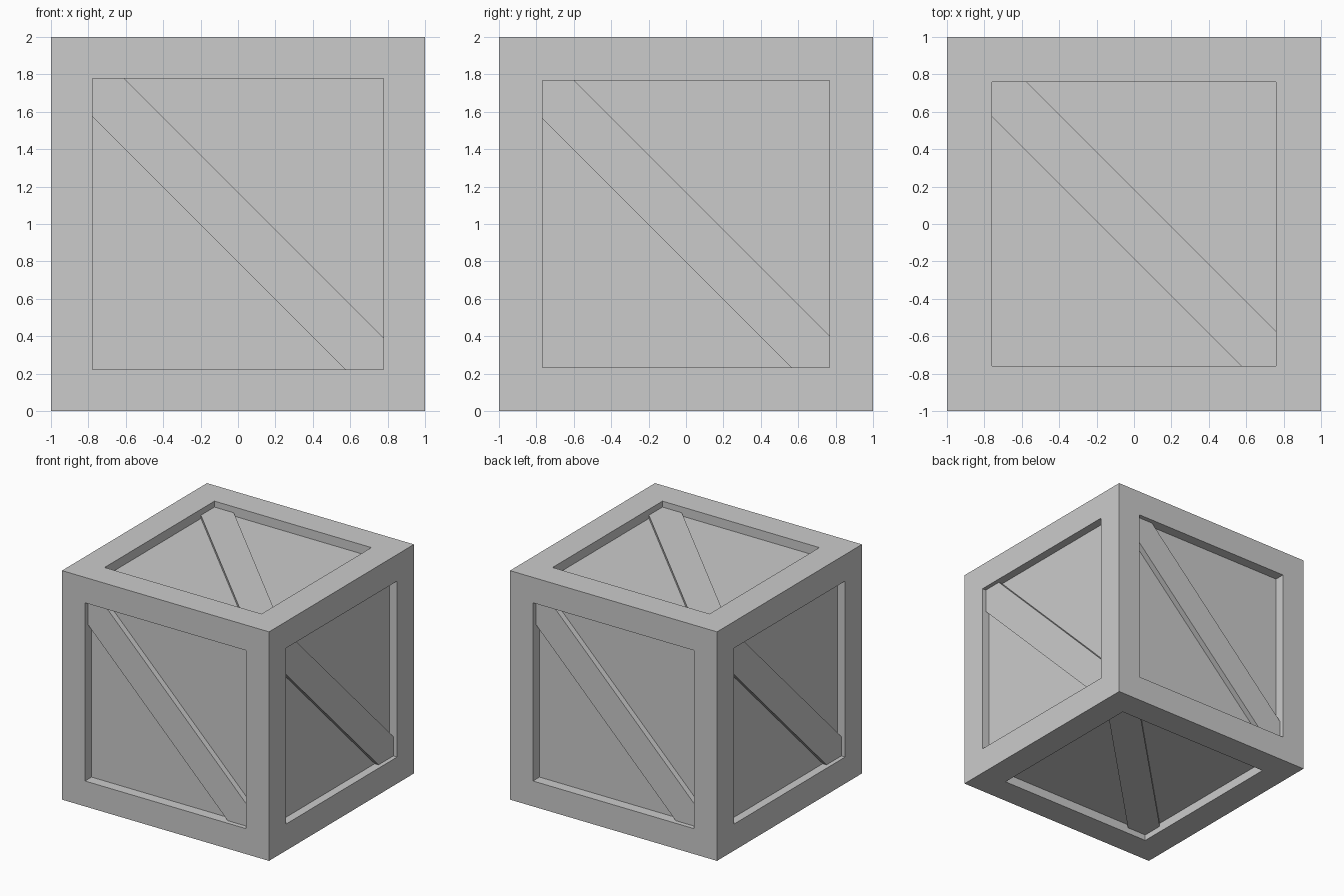
import bpy, bmesh
from mathutils import Vector

if "Cube" in bpy.data.objects:
    bpy.data.objects.remove(bpy.data.objects["Cube"])

CENTRE = Vector((0, 0, 1))
X, Y, Z = Vector((1, 0, 0)), Vector((0, 1, 0)), Vector((0, 0, 1))

# name, right axis, up axis, opening half-size, panel depth, brace depth, brace offset
SIDES = [
    ("front", X, Z, 0.778, 0.09, 0.04, -0.018),
    ("back", -X, Z, 0.778, 0.09, 0.04, -0.018),
    ("right", Y, Z, 0.768, 0.073, 0.036, -0.018),
    ("left", -Y, Z, 0.768, 0.073, 0.036, -0.018),
    ("top", X, Y, 0.758, 0.08, 0.052, 0.0),
    ("bottom", X, -Y, 0.758, 0.08, 0.052, 0.0),
]
BRACE = 0.187  # half width of the brace measured along the opening edge


def finish(bm, name):
    bmesh.ops.recalc_face_normals(bm, faces=bm.faces)
    mesh = bpy.data.meshes.new(name)
    bm.to_mesh(mesh)
    bm.free()
    obj = bpy.data.objects.new(name, mesh)
    bpy.context.collection.objects.link(obj)
    return obj


def ring(bm, u, v, pts, depth):
    n = u.cross(v)
    return [bm.verts.new(CENTRE + u * a + v * b + n * (1 - depth)) for a, b in pts]


def bridge(bm, a, b):
    for i in range(len(a)):
        j = (i + 1) % len(a)
        bm.faces.new((a[i], a[j], b[j], b[i]))


def square(h):
    return [(-h, -h), (h, -h), (h, h), (-h, h)]


# Crate body: rim, opening walls and sunken panel on every side
bm = bmesh.new()
for name, u, v, h, panel, brace, off in SIDES:
    outer = ring(bm, u, v, square(1), 0)
    opening = ring(bm, u, v, square(h), 0)
    floor = ring(bm, u, v, square(h), panel)
    bridge(bm, outer, opening)
    bridge(bm, opening, floor)
    bm.faces.new(floor)
bmesh.ops.remove_doubles(bm, verts=bm.verts, dist=1e-4)
finish(bm, "crate_body")

# Diagonal braces: flat boards clipped to the corners of each opening
for name, u, v, h, panel, brace, off in SIDES:
    hi, lo = off + BRACE, off - BRACE
    pts = [(-h, h), (-h, lo + h), (lo + h, -h), (h, -h), (h, hi - h), (hi - h, h)]
    bm = bmesh.new()
    face = ring(bm, u, v, pts, brace)
    base = ring(bm, u, v, pts, panel)
    bridge(bm, face, base)
    bm.faces.new(face)
    bm.faces.new(base)
    finish(bm, name + "_brace")
